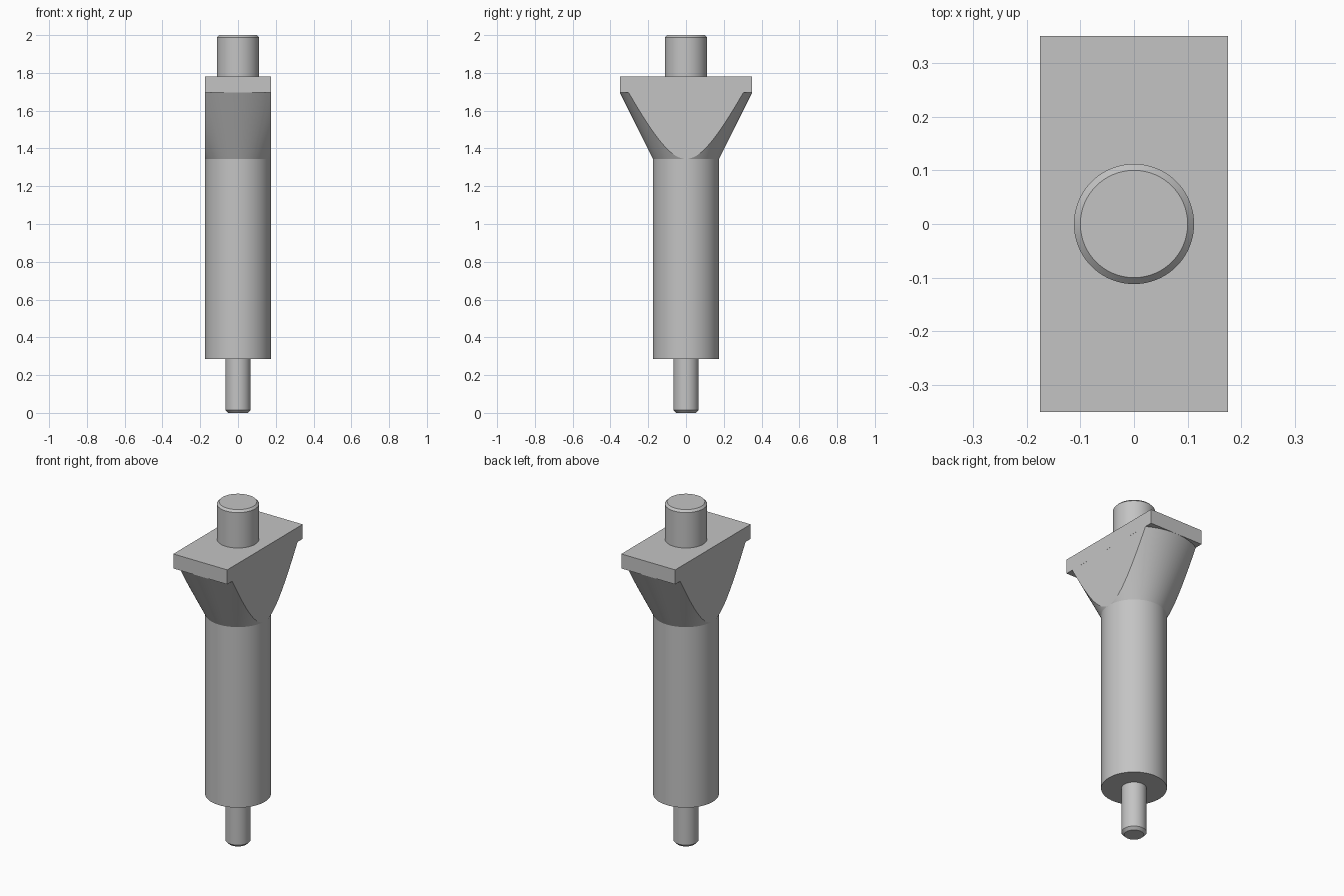
import bpy, bmesh, math

cube = bpy.data.objects.get("Cube")
if cube:
    bpy.data.objects.remove(cube, do_unlink=True)

HALF = 0.175          # shaft radius and half width of the head
FLARE_Z, PLATE_Z, PLATE_TOP = 1.345, 1.695, 1.78
SEGMENTS = 96

grey = bpy.data.materials.new("plain grey")
grey.use_nodes = True
colour = (0.55, 0.55, 0.55, 1)
grey.diffuse_color = colour
grey.node_tree.nodes["Principled BSDF"].inputs["Base Color"].default_value = colour


def finish(name, bm):
    bmesh.ops.recalc_face_normals(bm, faces=bm.faces)
    mesh = bpy.data.meshes.new(name)
    bm.to_mesh(mesh)
    bm.free()
    mesh.materials.append(grey)
    obj = bpy.data.objects.new(name, mesh)
    bpy.context.collection.objects.link(obj)
    bpy.ops.object.select_all(action='DESELECT')
    obj.select_set(True)
    bpy.context.view_layer.objects.active = obj
    bpy.ops.object.shade_smooth_by_angle(angle=math.radians(25))
    return obj


def turned(profile):
    """Closed round solid from (radius, height) pairs."""
    bm = bmesh.new()
    rings = []
    for r, z in profile:
        angles = [math.tau * i / SEGMENTS for i in range(SEGMENTS)]
        rings.append([bm.verts.new((r * math.cos(a), r * math.sin(a), z)) for a in angles])
    for low, high in zip(rings, rings[1:]):
        for i in range(SEGMENTS):
            j = (i + 1) % SEGMENTS
            bm.faces.new((low[i], low[j], high[j], high[i]))
    bm.faces.new(rings[0][::-1])
    bm.faces.new(rings[-1])
    return bm


# Round parts: lower pin, shaft and upper pin with chamfered ends
finish("lower_pin", turned([(0.052, 0), (0.067, 0.015), (0.067, 0.285)]))
finish("shaft", turned([(HALF, 0.285), (HALF, FLARE_Z)]))
finish("upper_pin", turned([(0.112, PLATE_TOP), (0.112, 1.988), (0.1, 2.0)]))

# Flared neck: a cone trimmed flat on both sides
neck = turned([(HALF, FLARE_Z), (2 * HALF, PLATE_Z)])
for side in (-1, 1):
    cut = bmesh.ops.bisect_plane(
        neck, geom=neck.verts[:] + neck.edges[:] + neck.faces[:], dist=1e-5,
        plane_co=(side * (HALF - 0.0002), 0, 0), plane_no=(side, 0, 0), clear_outer=True)
    edges = [e for e in cut["geom_cut"] if isinstance(e, bmesh.types.BMEdge)]
    bmesh.ops.holes_fill(neck, edges=edges, sides=0)
finish("flared_neck", neck)

# Rectangular top plate
plate = bmesh.new()
bmesh.ops.create_cube(plate, size=1)
for v in plate.verts:
    v.co.x *= 2 * HALF
    v.co.y *= 4 * HALF
    v.co.z = PLATE_TOP if v.co.z > 0 else PLATE_Z
finish("top_plate", plate)
